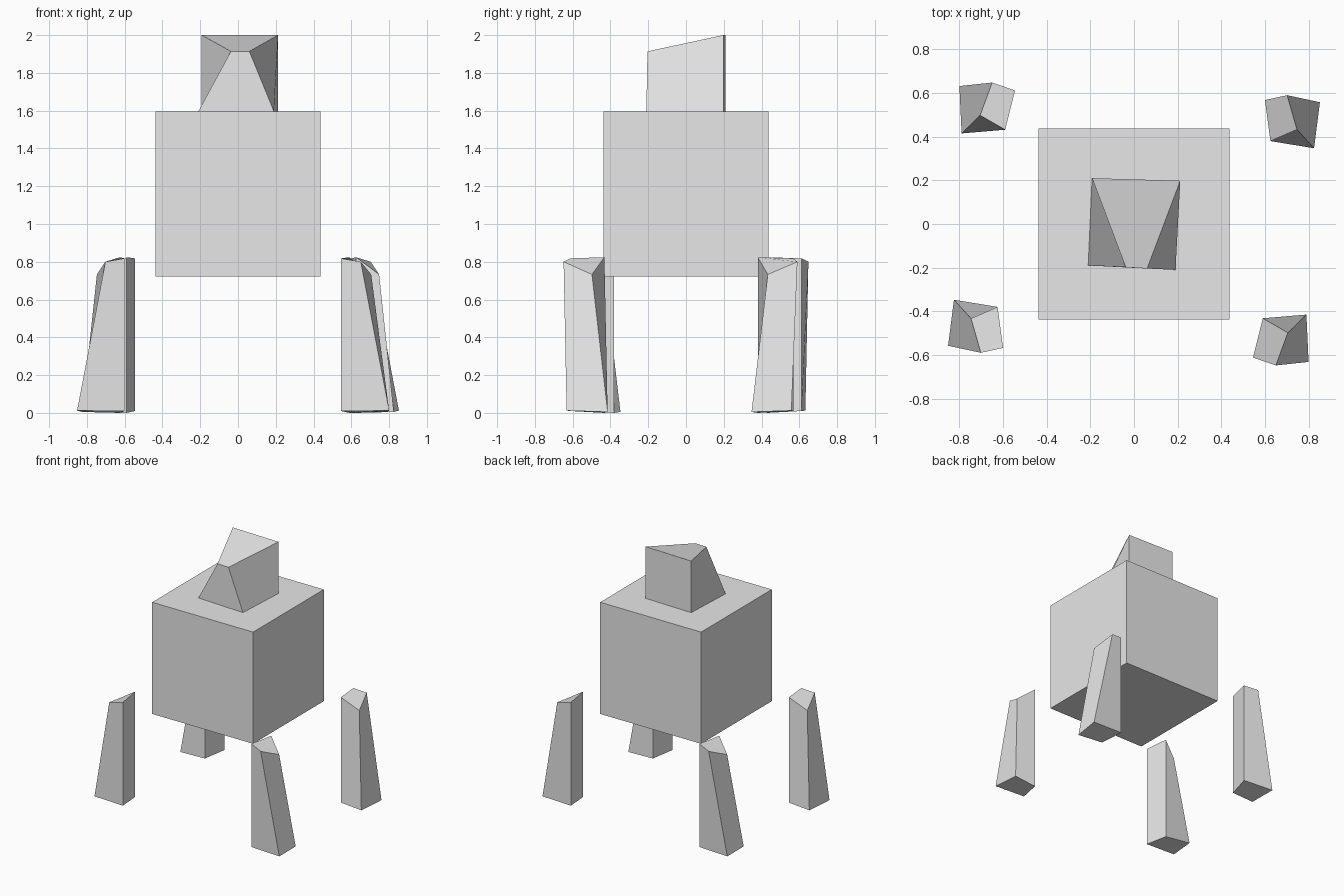
import bpy

if "Cube" in bpy.data.objects:
    bpy.data.objects.remove(bpy.data.objects["Cube"])

grey = bpy.data.materials.new("plain_grey")
grey.diffuse_color = (0.8, 0.8, 0.8, 1)
grey.use_nodes = True
grey.node_tree.nodes["Principled BSDF"].inputs["Base Color"].default_value = grey.diffuse_color


def block(name, bottom, top):
    """Six-sided block from a bottom ring and a top ring of four points, both counter-clockwise."""
    faces = [(3, 2, 1, 0), (4, 5, 6, 7)]
    faces += [(i, (i + 1) % 4, (i + 1) % 4 + 4, i + 4) for i in range(4)]
    mesh = bpy.data.meshes.new(name)
    mesh.from_pydata(bottom + top, [], faces)
    mesh.materials.append(grey)
    obj = bpy.data.objects.new(name, mesh)
    bpy.context.collection.objects.link(obj)
    return obj


def half_turn(ring):
    return [(-x, -y, z) for x, y, z in ring]


# Body: plain cube
h = 0.437
square = [(-h, -h), (h, -h), (h, h), (-h, h)]
block("body", [(x, y, 0.722) for x, y in square], [(x, y, 1.596) for x, y in square])

# Head: slightly turned block with the front pinched to a narrow, lower edge
block("head",
      [(-0.21, -0.19, 1.596), (0.19, -0.21, 1.596), (0.212, 0.198, 1.596), (-0.192, 0.21, 1.596)],
      [(-0.038, -0.198, 1.914), (0.06, -0.204, 1.914), (0.212, 0.198, 2.0), (-0.192, 0.21, 2.0)])

# Legs: upright inner side, outer side leaning in; opposite legs are half turns of each other
# ring order: inner-front, outer-front, outer-back, inner-back
front_bottom = [(0.545, -0.612, 0.01), (0.80, -0.632, 0.012), (0.79, -0.415, 0.005), (0.59, -0.432, 0.0)]
front_top = [(0.545, -0.612, 0.818), (0.65, -0.648, 0.80), (0.705, -0.498, 0.733), (0.59, -0.432, 0.824)]
back_bottom = [(0.625, 0.38, 0.0), (0.825, 0.347, 0.005), (0.852, 0.558, 0.012), (0.60, 0.568, 0.01)]
back_top = [(0.625, 0.38, 0.824), (0.747, 0.433, 0.733), (0.702, 0.59, 0.80), (0.60, 0.568, 0.818)]

block("leg_front_right", front_bottom, front_top)
block("leg_back_left", half_turn(front_bottom), half_turn(front_top))
block("leg_back_right", back_bottom, back_top)
block("leg_front_left", half_turn(back_bottom), half_turn(back_top))
